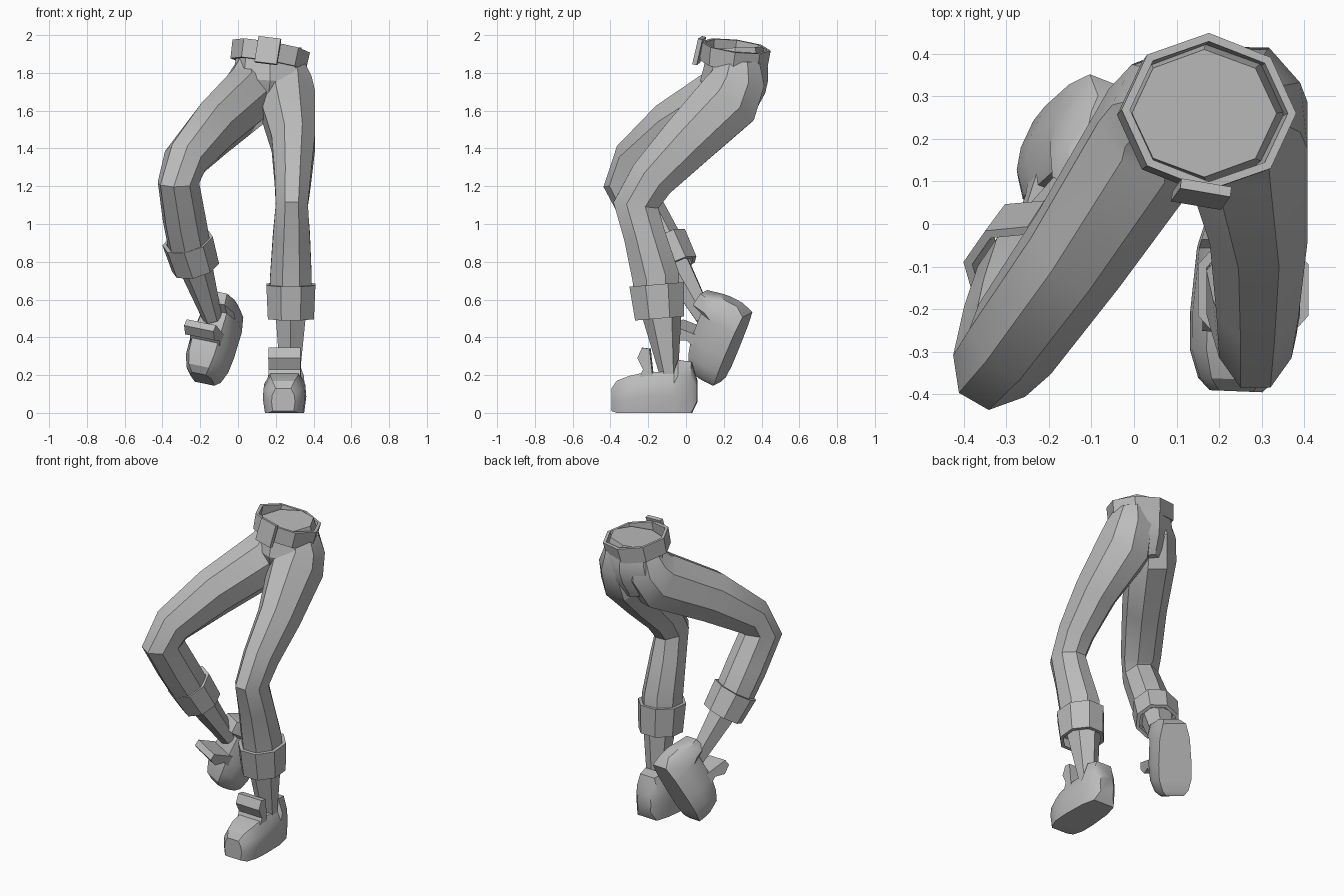
import bpy, bmesh
from math import cos, sin, pi, radians
from mathutils import Vector, Matrix

if "Cube" in bpy.data.objects:
    bpy.data.objects.remove(bpy.data.objects["Cube"])

grey = bpy.data.materials.new("plain grey")
grey.use_nodes = True
grey.diffuse_color = (0.5, 0.5, 0.5, 1)
grey.node_tree.nodes["Principled BSDF"].inputs["Base Color"].default_value = (0.5, 0.5, 0.5, 1)


def skin(name, rings, closed=False, angle=32):
    """Bridge a list of point rings; cap the ends, or join last to first."""
    bm = bmesh.new()
    loops = [[bm.verts.new(p) for p in ring] for ring in rings]
    n = len(loops[0])
    for a, b in zip(loops, loops[1:] + loops[:1] if closed else loops[1:]):
        for i in range(n):
            j = (i + 1) % n
            bm.faces.new((a[i], a[j], b[j], b[i]))
    if not closed:
        bm.faces.new(loops[0])
        bm.faces.new(loops[-1])
    bmesh.ops.recalc_face_normals(bm, faces=bm.faces)
    mesh = bpy.data.meshes.new(name)
    bm.to_mesh(mesh)
    bm.free()
    mesh.materials.append(grey)
    obj = bpy.data.objects.new(name, mesh)
    bpy.context.collection.objects.link(obj)
    bpy.ops.object.select_all(action='DESELECT')
    obj.select_set(True)
    bpy.context.view_layer.objects.active = obj
    bpy.ops.object.shade_smooth_by_angle(angle=radians(angle))


def tube(name, stations, side, sides=8, phase=0.5, wall=0):
    """Faceted tube; each station is x, y, z, half width, half depth."""
    pts = [Vector(s[:3]) for s in stations]
    outer, inner = [], []
    k = 1 / cos(pi / sides) if phase else 1
    for i, (c, s) in enumerate(zip(pts, stations)):
        t = (pts[min(i + 1, len(pts) - 1)] - pts[max(i - 1, 0)]).normalized()
        u = Vector(side)
        u = (u - t * u.dot(t)).normalized()
        v = t.cross(u)
        for rings, cut in ((outer, 0), (inner, wall)):
            rings.append([c + u * ((s[3] - cut) * k * cos(2 * pi * (j + phase) / sides))
                          + v * ((s[4] - cut) * k * sin(2 * pi * (j + phase) / sides))
                          for j in range(sides)])
    if wall:
        skin(name, outer + inner[::-1], closed=True)
    else:
        skin(name, outer)


def shoe(prefix, heel, forward, up):
    """Shoe and tongue in heel-to-toe space."""
    f = Vector(forward).normalized()
    u = Vector(up)
    u = (u - f * u.dot(f)).normalized()
    s = f.cross(u)
    place = lambda a, b, c: Vector(heel) + f * a + s * b + u * c
    # along, half width, bottom, top
    slices = [(0.01, 0.05, 0.06, 0.17), (0.04, 0.08, 0.0, 0.27), (0.11, 0.1, 0, 0.28),
              (0.13, 0.105, 0, 0.22), (0.28, 0.115, 0, 0.215), (0.37, 0.112, 0, 0.195),
              (0.435, 0.09, 0, 0.17), (0.463, 0.062, 0.01, 0.13)]
    outline = [(0.9, 0), (1, 0.4), (0.95, 0.7), (0.65, 1)]
    outline += [(-b, c) for b, c in reversed(outline)]
    skin(prefix + "_shoe", [[place(a, w * b, lo + (hi - lo) * c) for b, c in outline]
                            for a, w, lo, hi in slices])
    # upright tongue, bent forward
    profile = [(0.24, 0.16), (0.32, 0.17), (0.295, 0.23), (0.325, 0.29), (0.3, 0.345), (0.26, 0.34)]
    skin(prefix + "_shoe_tongue", [[place(a, w, c) for a, c in profile]
                                   for w in (-0.085, 0.085)], angle=20)


# Hips
tube("hips", [(0.165, 0.26, 1.925, 0.17, 0.15), (0.17, 0.265, 1.83, 0.19, 0.17),
              (0.17, 0.255, 1.76, 0.205, 0.18), (0.16, 0.265, 1.68, 0.19, 0.155),
              (0.14, 0.27, 1.58, 0.08, 0.09)], (1, 0, 0), phase=0)

# Belt and buckle
axis = Vector((0.17, 0.13, 1)).normalized()
belt = [tuple(Vector((0.168, 0.258, 1.895)) + axis * h) + (r, r - 0.022)
        for h, r in ((-0.052, 0.202), (0.048, 0.208))]
tube("belt", belt, (1, 0, 0), phase=0, wall=0.02)
turn = Matrix.Translation((0.158, 0.07, 1.918)) @ Matrix.Rotation(radians(-8), 4, 'Z') \
    @ Matrix.Rotation(radians(-14), 4, 'X') @ Matrix.Rotation(radians(7), 4, 'Y')
skin("buckle", [[turn @ Vector((x * 0.06, y, z * 0.07))
                 for x, z in ((-1, -1), (1, -1), (1, 1), (-1, 1))] for y in (-0.012, 0.012)])

# Left leg, bearing the weight
straight = (1, 0, 0)
tube("left_trouser_leg", [
    (0.265, 0.28, 1.86, 0.085, 0.11), (0.265, 0.275, 1.77, 0.125, 0.145),
    (0.258, 0.225, 1.655, 0.15, 0.17),
    (0.293, 0, 1.43, 0.115, 0.145), (0.29, -0.18, 1.24, 0.096, 0.122),
    (0.285, -0.265, 1.1, 0.085, 0.12), (0.283, -0.22, 0.94, 0.098, 0.11),
    (0.28, -0.16, 0.72, 0.11, 0.125), (0.28, -0.15, 0.56, 0.105, 0.115)], straight)
tube("left_cuff", [(0.28, -0.155, 0.68, 0.13, 0.145), (0.28, -0.14, 0.5, 0.122, 0.13)],
     straight, wall=0.02)
tube("left_ankle", [(0.28, -0.135, 0.58, 0.085, 0.1), (0.275, -0.09, 0.2, 0.052, 0.042)],
     straight, sides=6)
shoe("left", (0.258, 0.07, 0), (-0.04, -1, 0), (0, 0, 1))

# Right leg, bent and trailing
bent = (0.86, -0.49, -0.15)
tube("right_trouser_leg", [
    (0.085, 0.29, 1.86, 0.08, 0.1), (0.08, 0.275, 1.77, 0.12, 0.14),
    (0.05, 0.215, 1.67, 0.138, 0.168),
    (-0.13, -0.06, 1.505, 0.12, 0.15), (-0.28, -0.27, 1.335, 0.11, 0.115),
    (-0.315, -0.315, 1.22, 0.098, 0.12), (-0.285, -0.21, 1.03, 0.105, 0.115),
    (-0.255, -0.12, 0.87, 0.105, 0.11), (-0.24, -0.09, 0.8, 0.1, 0.1)], bent)
tube("right_cuff", [(-0.267, -0.125, 0.91, 0.13, 0.125), (-0.225, -0.055, 0.77, 0.122, 0.115)],
     bent, wall=0.02)
tube("right_ankle", [(-0.24, -0.08, 0.82, 0.085, 0.08), (-0.135, 0.1, 0.5, 0.045, 0.045)],
     bent, sides=6)
shoe("right", (-0.025, 0.34, 0.555), (-0.32, -0.36, -0.87), (-0.26, -0.87, 0.42))
